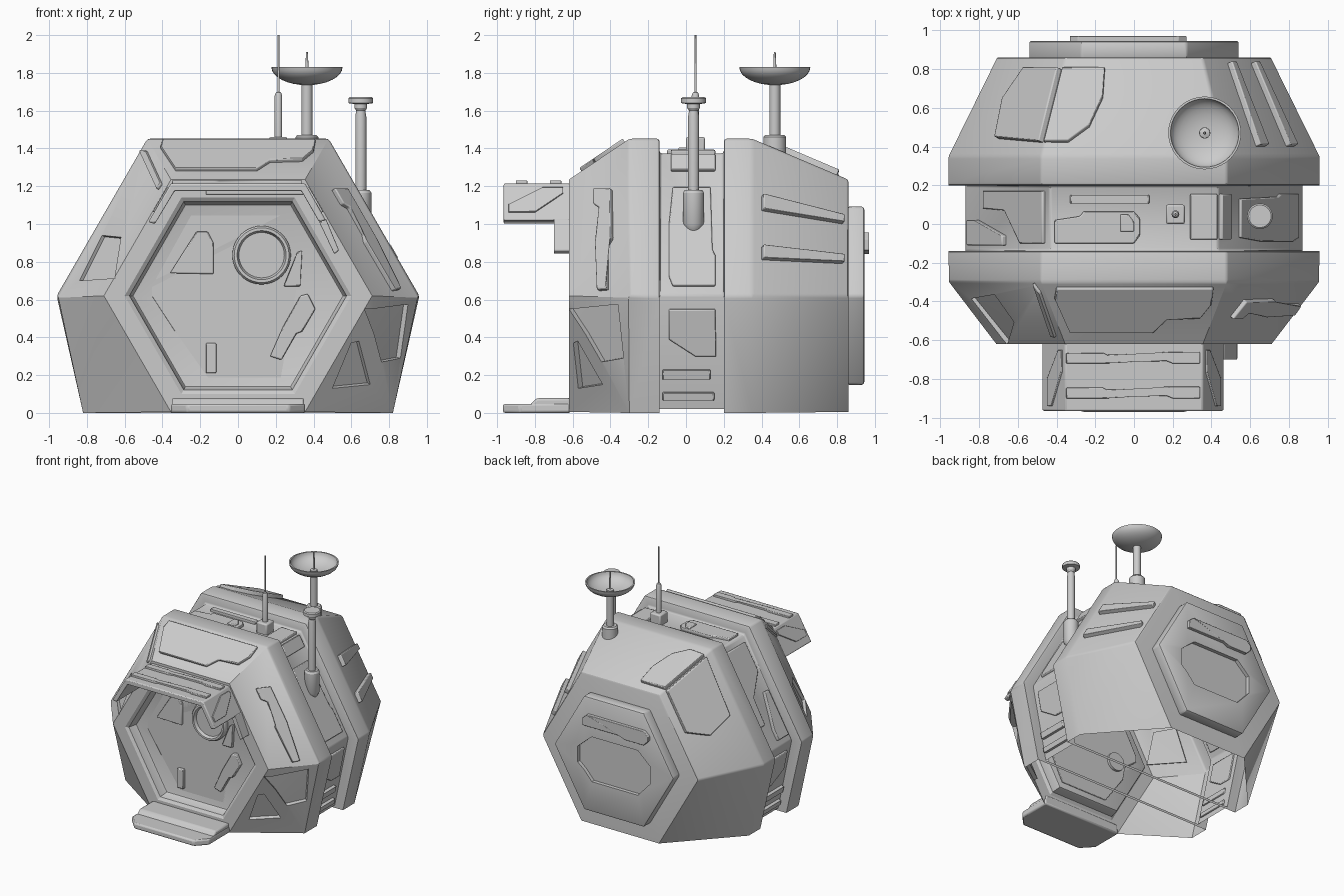
import bpy, bmesh, math
from mathutils import Vector, Matrix
from mathutils.bvhtree import BVHTree
from mathutils.geometry import normal as poly_normal

if "Cube" in bpy.data.objects:
    bpy.data.objects.remove(bpy.data.objects["Cube"])

CZ = 0.62  # height of the hull axis


def add_object(name, bm, bevel=0.0):
    bmesh.ops.recalc_face_normals(bm, faces=bm.faces)
    me = bpy.data.meshes.new(name)
    bm.to_mesh(me)
    bm.free()
    ob = bpy.data.objects.new(name, me)
    bpy.context.collection.objects.link(ob)
    if bevel:
        m = ob.modifiers.new("Bevel", 'BEVEL')
        m.width, m.segments, m.limit_method = bevel, 2, 'ANGLE'
    return ob


def add_prism(bm, low, high):
    a, b = [bm.verts.new(p) for p in low], [bm.verts.new(p) for p in high]
    n = len(a)
    caps = [bm.faces.new(a), bm.faces.new(b[::-1])]
    for i in range(n):
        bm.faces.new((a[i], a[(i + 1) % n], b[(i + 1) % n], b[i]))
    bmesh.ops.triangulate(bm, faces=caps)


def prism(name, low, high, bevel=0.006):
    bm = bmesh.new()
    add_prism(bm, low, high)
    return add_object(name, bm, bevel)


def lathe(name, profile, loc, rot=None, n=32):
    bm = bmesh.new()
    rings = []
    for r, z in profile:
        if r == 0:
            rings.append([bm.verts.new((0, 0, z))] * n)
        else:
            rings.append([bm.verts.new((r * math.cos(2 * math.pi * i / n),
                                        r * math.sin(2 * math.pi * i / n), z)) for i in range(n)])
    for p, q in zip(rings, rings[1:]):
        for i in range(n):
            j = (i + 1) % n
            vs = list(dict.fromkeys((p[i], p[j], q[j], q[i])))
            if len(vs) > 2:
                bm.faces.new(vs)
    if rot:
        bmesh.ops.transform(bm, matrix=rot, verts=bm.verts)
    bmesh.ops.translate(bm, vec=loc, verts=bm.verts)
    return add_object(name, bm)


def hexagon(y, r):
    return [Vector((r * math.cos(math.radians(60 * i)), y, CZ + r * math.sin(math.radians(60 * i))))
            for i in range(6)]


def hull_ring(y, r, bx, bz):
    return hexagon(y, r)[:4] + [Vector((-bx, y, bz)), Vector((bx, y, bz))]


# Hull: one loft from the sunken door to the back face
big, waist = (0.96, 0.82, 0.0), (0.87, 0.745, 0.02)
rings = [hexagon(-0.53, 0.56), hexagon(-0.605, 0.575), hexagon(-0.62, 0.60), hexagon(-0.62, 0.71),
         hull_ring(-0.30, *big), hull_ring(-0.14, *big), hull_ring(-0.14, *waist),
         hull_ring(0.20, *waist), hull_ring(0.20, *big), hull_ring(0.35, *big), hexagon(0.86, 0.71)]
bm = bmesh.new()
vr = [[bm.verts.new(p) for p in r] for r in rings]
for p, q in zip(vr, vr[1:]):
    for i in range(6):
        bm.faces.new((p[i], p[(i + 1) % 6], q[(i + 1) % 6], q[i]))
bm.faces.new(vr[0])
bm.faces.new(vr[-1])
bmesh.ops.recalc_face_normals(bm, faces=bm.faces)
sharp = [e for e in bm.edges if min(v.co.z for v in e.verts) > 0.05 and e.calc_face_angle(0) > 0.35
         and min(v.co.y for v in e.verts) > -0.6]
bmesh.ops.bevel(bm, geom=sharp, offset=0.014, segments=2, profile=0.5, affect='EDGES')
bmesh.ops.triangulate(bm, faces=bm.faces)
bvh = BVHTree.FromBMesh(bm)
hull = add_object("hull", bm)

# Project a 2D outline from one of the views onto the hull
VIEWS = {'F': (lambda a, b: (a, -3, b), Vector((0, 1, 0))), 'B': (lambda a, b: (a, 3, b), Vector((0, -1, 0))),
         'R': (lambda a, b: (3, a, b), Vector((-1, 0, 0))), 'L': (lambda a, b: (-3, a, b), Vector((1, 0, 0))),
         'T': (lambda a, b: (a, b, 3), Vector((0, 0, -1)))}


def on_hull(view, pts):
    f, d = VIEWS[view]
    out = [h for h in (bvh.ray_cast(Vector(f(*p)), d)[0] for p in pts) if h]
    n = poly_normal(out)
    return out, (-n if n.dot(d) > 0 else n)


def panel(name, view, pts, h=0.015):
    p, n = on_hull(view, pts)
    return prism(name, [v - n * 0.01 for v in p], [v + n * h for v in p])


def box(x0, x1, y0, y1):
    return [(x0, y0), (x1, y0), (x1, y1), (x0, y1)]


# Recesses cut into the hull
cut = bmesh.new()
for view, pts, d in [
        ('F', [(0.67, 0.55), (0.90, 0.575), (0.86, 0.29), (0.76, 0.27), (0.72, 0.42)], 0.03),
        ('F', [(0.50, 0.13), (0.70, 0.15), (0.64, 0.38), (0.60, 0.37)], 0.03),
        ('F', [(-0.84, 0.70), (-0.65, 0.71), (-0.62, 0.93), (-0.72, 0.94)], 0.02),
        ('F', [(-0.25 + 0.075 * math.cos(i * math.pi / 12), 0.54 + 0.075 * math.sin(i * math.pi / 12))
               for i in range(24)], 0.03)]:
    p, n = on_hull(view, pts)
    add_prism(cut, [v - n * d for v in p], [v + n * 0.06 for v in p])
cutter = add_object("recess_cutter", cut)
cutter.hide_render = True


def carve(ob, tool):
    m = ob.modifiers.new("Recess", 'BOOLEAN')
    m.operation, m.object, m.solver = 'DIFFERENCE', tool, 'EXACT'
    dg = bpy.context.evaluated_depsgraph_get()
    me = bpy.data.meshes.new_from_object(ob.evaluated_get(dg))
    ob.modifiers.clear()
    ob.data = me
    bpy.data.objects.remove(tool)


carve(hull, cutter)
# The underside is open
bm = bmesh.new()
bm.from_mesh(hull.data)
bmesh.ops.delete(bm, geom=[f for f in bm.faces if f.normal.z < -0.9 and f.calc_center_median().z < 0.03],
                 context='FACES')
bm.to_mesh(hull.data)
bm.free()

# Door details
panel("door_frame_top_strip", 'F', box(-0.17, 0.36, 1.155, 1.185), 0.012)
panel("door_triangle", 'F', [(-0.36, 0.74), (-0.13, 0.735), (-0.13, 0.90), (-0.16, 0.96), (-0.22, 0.96)], 0.025)
panel("door_fin", 'F', [(0.24, 0.67), (0.33, 0.67), (0.34, 0.86), (0.31, 0.85), (0.30, 0.75)], 0.025)
panel("door_handle", 'F', [(0.17, 0.30), (0.23, 0.28), (0.31, 0.42), (0.34, 0.43), (0.41, 0.55), (0.37, 0.63),
                           (0.33, 0.62), (0.24, 0.46)], 0.03)
panel("door_latch", 'F', box(-0.17, -0.115, 0.21, 0.37), 0.025)
panel("door_plate", 'F', [(-0.46, 0.67), (-0.25, 1.05), (0.27, 1.05), (0.32, 0.95), (0.36, 0.72), (0.42, 0.66),
                          (0.42, 0.50), (0.26, 0.18), (-0.16, 0.18), (-0.33, 0.42), (-0.35, 0.54), (-0.46, 0.62)], 0.0)
lathe("porthole", [(0.155, -0.01), (0.155, 0.03), (0.145, 0.045), (0.13, 0.045), (0.12, 0.02), (0, 0.02)],
      (0.125, -0.53, 0.835), Matrix.Rotation(math.pi / 2, 4, 'X'), 40)

# Front hull panels
panel("front_roof_panel", 'F', [(-0.40, 1.435), (0.41, 1.435), (0.40, 1.38), (0.34, 1.33), (0.17, 1.325),
                                (0.10, 1.28), (-0.33, 1.28), (-0.41, 1.40)], 0.02)
panel("front_left_strip", 'F', [(-0.515, 1.385), (-0.48, 1.385), (-0.40, 1.21), (-0.42, 1.18)])
panel("front_right_strip", 'R', [(-0.48, 1.18), (-0.39, 1.18), (-0.385, 0.92), (-0.41, 0.88), (-0.41, 0.65),
                                 (-0.46, 0.645), (-0.47, 0.90), (-0.45, 0.94), (-0.45, 1.08), (-0.48, 1.10)], 0.025)

# Rear hull panels, the large one folding over the roof edge
panel("rear_slat_upper", 'R', [(0.40, 1.15), (0.83, 1.04), (0.83, 1.00), (0.40, 1.07)], 0.03)
panel("rear_slat_lower", 'R', [(0.40, 0.88), (0.83, 0.83), (0.83, 0.79), (0.40, 0.81)], 0.03)
panel("rear_roof_panel", 'T', [(-0.465, 0.42), (-0.37, 0.80), (-0.15, 0.80), (-0.16, 0.65), (-0.23, 0.50),
                               (-0.34, 0.42)], 0.03)
panel("rear_roof_panel_side", 'T', [(-0.47, 0.42), (-0.375, 0.80), (-0.55, 0.80), (-0.66, 0.64), (-0.70, 0.44)], 0.03)

# Waist panels
panel("waist_upper_right", 'R', [(-0.07, 1.19), (0.13, 1.19), (0.14, 0.86), (0.155, 0.83), (0.155, 0.67),
                                 (-0.07, 0.67), (-0.09, 0.72), (-0.09, 1.00)])
for side, label in (('R', "right"), ('L', "left")):
    panel("waist_lower_" + label, side, [(-0.09, 0.55), (0.155, 0.55), (0.16, 0.30), (0.05, 0.30), (-0.09, 0.39)])
    panel("waist_rib_top_" + label, side, box(-0.125, 0.13, 0.18, 0.23), 0.025)
    panel("waist_rib_bottom_" + label, side, box(-0.125, 0.15, 0.07, 0.11), 0.025)
panel("waist_upper_left", 'T', [(-0.77, 0.17), (-0.46, 0.17), (-0.46, -0.10), (-0.58, -0.10), (-0.66, 0.07), (-0.77, 0.08)])
panel("waist_corner_left", 'T', [(-0.845, 0.02), (-0.80, 0.02), (-0.66, -0.06), (-0.66, -0.11), (-0.845, -0.11)], 0.025)
panel("waist_roof_strip", 'T', box(-0.33, 0.08, 0.105, 0.15), 0.02)
panel("waist_roof_panel", 'T', [(-0.41, -0.10), (-0.41, 0.02), (-0.28, 0.04), (-0.26, 0.065), (0.0, 0.065),
                                (0.03, 0.03), (0.03, -0.06), (0.0, -0.10)], 0.02)
panel("waist_roof_hatch", 'T', [(-0.07, -0.04), (0.0, -0.04), (0.0, 0.01), (-0.03, 0.05), (-0.07, 0.05)], 0.032)
panel("waist_roof_box", 'T', box(0.29, 0.43, -0.08, 0.155), 0.02)
panel("waist_roof_box_side", 'T', box(0.44, 0.49, -0.08, 0.155), 0.02)

# Back panel with a sunken field and a raised strip
back = prism("back_panel", hexagon(0.85, 0.545), hexagon(0.945, 0.545), 0.015)
field = [(-0.33, 0.52), (-0.33, 0.67), (-0.22, 0.77), (0.20, 0.77), (0.25, 0.73), (0.33, 0.66), (0.33, 0.53),
         (0.27, 0.48), (0.20, 0.40), (-0.22, 0.40)]
field_cut = prism("field_cutter", [Vector((x, 0.915, z)) for x, z in field],
                  [Vector((x, 1.0, z)) for x, z in field], 0)
field_cut.hide_render = True
carve(back, field_cut)
strip = [(-0.33, 0.88), (-0.29, 0.84), (-0.12, 0.84), (-0.08, 0.86), (0.27, 0.86), (0.27, 0.92), (0.23, 0.955),
         (-0.29, 0.955), (-0.33, 0.92)]
prism("back_strip", [Vector((x, 0.93, z)) for x, z in strip], [Vector((x, 0.97, z)) for x, z in strip])

# Awning over the door
shell = [(-0.475, 1.01), (-0.355, 1.215), (0.355, 1.215), (0.465, 1.02), (0.43, 1.01), (0.335, 1.175),
         (-0.335, 1.175), (-0.44, 1.0)]
prism("awning", [Vector((x, -0.965, z)) for x, z in shell], [Vector((x, -0.61, z)) for x, z in shell], 0.008)
arm = [(0.43, 1.01), (0.465, 1.03), (0.535, 0.86), (0.51, 0.84)]
prism("awning_arm", [Vector((x, -0.70, z)) for x, z in arm], [Vector((x, -0.61, z)) for x, z in arm])
for k, y in enumerate((-0.72, -0.90)):
    slat = [(-0.35, y), (-0.35, y + 0.055), (-0.16, y + 0.055), (-0.14, y + 0.045), (0.13, y + 0.045), (0.15, y + 0.06),
            (0.34, y + 0.06), (0.34, y), (0.2, y), (0.17, y + 0.012), (-0.1, y + 0.012), (-0.13, y)]
    prism("awning_slat_%d" % k, [Vector((*p, 1.205)) for p in slat], [Vector((*p, 1.23)) for p in slat], 0.004)
for s, label in ((1, "right"), (-1, "left")):
    flap = [(-0.94, 1.06), (-0.94, 1.10), (-0.76, 1.19), (-0.65, 1.19), (-0.65, 1.16), (-0.80, 1.06)]
    edge = [Vector((s * (0.352 + (1.215 - z) * 0.575), y, z)) for y, z in flap]
    n = Vector((s * 0.866, 0, 0.5))
    prism("awning_flap_panel_" + label, [v - n * 0.01 for v in edge], [v + n * 0.012 for v in edge], 0.003)

# Ramp in front of the door
plan = [(-0.355, -0.61), (-0.355, -0.88), (-0.27, -0.97), (0.27, -0.97), (0.355, -0.88), (0.355, -0.61)]
prism("ramp", [Vector((*p, 0.0)) for p in plan], [Vector((*p, 0.048)) for p in plan], 0.012)
sill = [(-0.61, 0.0), (-0.61, 0.078), (-0.79, 0.078), (-0.83, 0.04), (-0.83, 0.0)]
prism("ramp_sill", [Vector((-0.35, *p)) for p in sill], [Vector((0.35, *p)) for p in sill], 0.012)

# Dish aerial
lathe("dish_mast", [(0, 1.37), (0.06, 1.37), (0.06, 1.46), (0.05, 1.472), (0.029, 1.472), (0.029, 1.76), (0, 1.76)],
      (0.365, 0.47, 0))
outer = [(0.188 * math.sin(t * math.pi / 16), 1.83 - 0.095 * math.cos(t * math.pi / 16)) for t in range(9)]
inner = [(r * 0.94, z + 0.012 * (1 - i / 8)) for i, (r, z) in enumerate(outer)]
lathe("dish", outer + inner[::-1], (0.365, 0.47, 0), n=40)
lathe("dish_feed", [(0.03, 1.74), (0.026, 1.765), (0.008, 1.77), (0.008, 1.84), (0.005, 1.91), (0, 1.91)],
      (0.365, 0.47, 0), n=16)

# Whip aerial on a small block
block = box(0.165, 0.262, 0.0, 0.10)
prism("whip_block", [Vector((*p, 1.36)) for p in block], [Vector((*p, 1.46)) for p in block], 0.01)
lathe("whip_aerial", [(0.02, 1.44), (0.02, 1.68), (0.014, 1.695), (0.006, 1.70), (0.005, 2.0), (0, 2.0)],
      (0.214, 0.05, 0), n=16)

# Side mast with a disc on top
lathe("side_mast", [(0, 0.93), (0.03, 0.95), (0.056, 1.0), (0.056, 1.165), (0.046, 1.18), (0.029, 1.18), (0.029, 1.57),
                    (0.024, 1.60), (0.034, 1.615), (0.034, 1.635), (0.066, 1.64), (0.066, 1.665), (0.058, 1.672),
                    (0, 1.672)], (0.65, 0.04, 0))

# Smooth shading with sharp edges kept
for ob in bpy.context.scene.objects:
    ob.select_set(True)
bpy.context.view_layer.objects.active = hull
bpy.ops.object.shade_smooth_by_angle(angle=math.radians(30))
